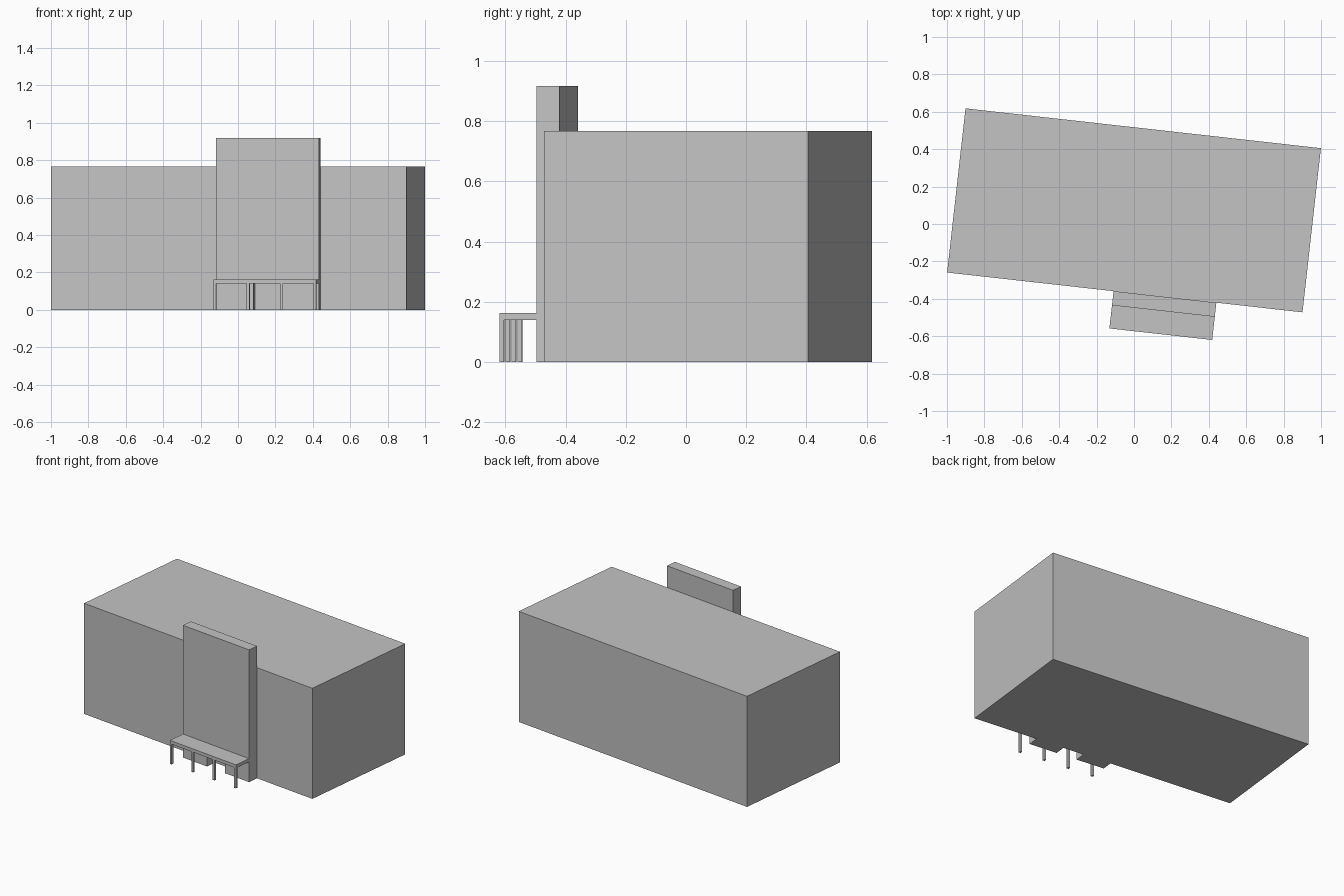
import bpy
import bmesh
from math import radians
from mathutils import Matrix, Vector

cube = bpy.data.objects.get("Cube")
if cube:
    bpy.data.objects.remove(cube, do_unlink=True)

# One plain grey for the whole massing model
grey = bpy.data.materials.new("plain_grey")
grey.use_nodes = True
colour = (0.55, 0.55, 0.55, 1)
grey.diffuse_color = colour
grey.node_tree.nodes["Principled BSDF"].inputs["Base Color"].default_value = colour

# The building is turned slightly on its plot
PLOT = Matrix.Translation((0, 0.073, 0)) @ Matrix.Rotation(radians(-6.39), 4, "Z")


def finish(name, bm):
    bmesh.ops.recalc_face_normals(bm, faces=bm.faces)
    mesh = bpy.data.meshes.new(name)
    bm.to_mesh(mesh)
    bm.free()
    mesh.materials.append(grey)
    obj = bpy.data.objects.new(name, mesh)
    obj.matrix_world = PLOT
    bpy.context.collection.objects.link(obj)
    return obj


def box(name, low, high):
    low, high = Vector(low), Vector(high)
    bm = bmesh.new()
    bmesh.ops.create_cube(bm, size=1)
    bmesh.ops.scale(bm, vec=high - low, verts=bm.verts)
    bmesh.ops.translate(bm, vec=(low + high) / 2, verts=bm.verts)
    return finish(name, bm)


def extruded_front(name, profile, y_front, depth):
    bm = bmesh.new()
    face = bm.faces.new([bm.verts.new((x, y_front, z)) for x, z in profile])
    result = bmesh.ops.extrude_face_region(bm, geom=[face])
    moved = [v for v in result["geom"] if isinstance(v, bmesh.types.BMVert)]
    bmesh.ops.translate(bm, vec=(0, depth, 0), verts=moved)
    return finish(name, bm)


# Main hall
HALF_LENGTH, HALF_DEPTH, HEIGHT = 0.956, 0.4415, 0.767
box("main_hall", (-HALF_LENGTH, -HALF_DEPTH, 0), (HALF_LENGTH, HALF_DEPTH, HEIGHT))

# Tall entrance wall with a doorway notch
MIDDLE, HALF_WIDTH, HALF_DOOR = 0.216, 0.2765, 0.075
TOP, UNDERSIDE = 0.917, 0.14
WALL_FRONT = -HALF_DEPTH - 0.076
left, right = MIDDLE - HALF_WIDTH, MIDDLE + HALF_WIDTH
door_left, door_right = MIDDLE - HALF_DOOR, MIDDLE + HALF_DOOR
extruded_front("entrance_wall",
               [(left, 0), (door_left, 0), (door_left, UNDERSIDE),
                (door_right, UNDERSIDE), (door_right, 0), (right, 0),
                (right, TOP), (left, TOP)],
               WALL_FRONT, -HALF_DEPTH - WALL_FRONT)

# Flat canopy over the entrance
CANOPY_FRONT = -0.642
box("canopy", (left, CANOPY_FRONT, UNDERSIDE), (right, WALL_FRONT, 0.163))

# Four evenly spaced posts along the canopy's front edge
POST = 0.015
step = (right - left - POST) / 3
for i in range(4):
    x = left + i * step
    box(f"canopy_post_{i + 1}", (x, CANOPY_FRONT, 0),
        (x + POST, CANOPY_FRONT + POST, UNDERSIDE))
